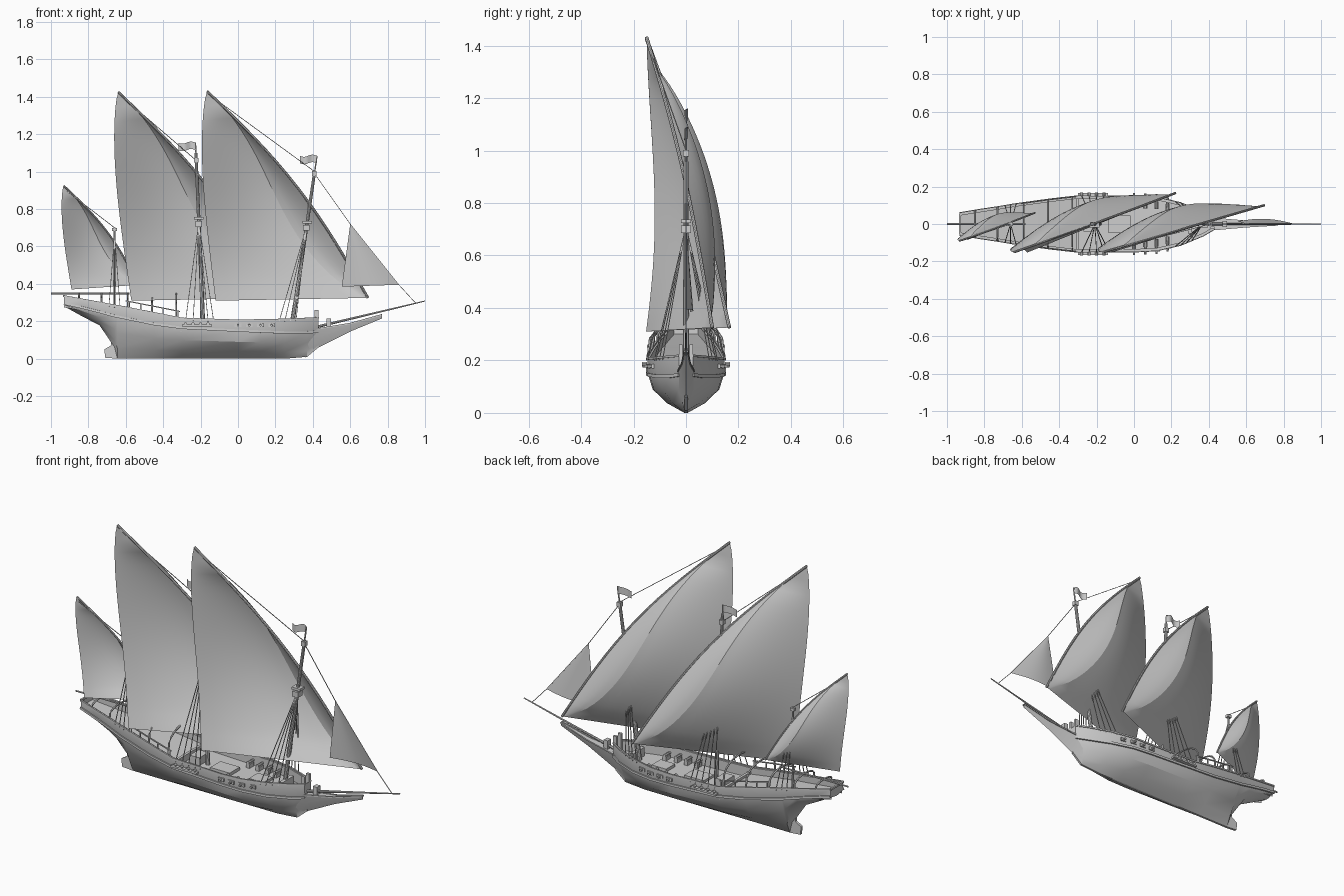
import bpy, bmesh, math
from mathutils import Vector

if "Cube" in bpy.data.objects:
    bpy.data.objects.remove(bpy.data.objects["Cube"])

GREY = (0.62, 0.62, 0.62, 1)
mat = bpy.data.materials.new("plain grey")
mat.use_nodes = True
mat.diffuse_color = GREY
mat.node_tree.nodes["Principled BSDF"].inputs["Base Color"].default_value = GREY


def finish(name, bm, angle=30):
    bmesh.ops.remove_doubles(bm, verts=bm.verts, dist=1e-5)
    bmesh.ops.recalc_face_normals(bm, faces=bm.faces)
    me = bpy.data.meshes.new(name)
    bm.to_mesh(me)
    bm.free()
    me.materials.append(mat)
    ob = bpy.data.objects.new(name, me)
    bpy.context.collection.objects.link(ob)
    bpy.ops.object.select_all(action="DESELECT")
    ob.select_set(True)
    bpy.context.view_layer.objects.active = ob
    bpy.ops.object.shade_smooth_by_angle(angle=math.radians(angle))


def add_grid(bm, rows):
    vs = [[bm.verts.new(p) for p in row] for row in rows]
    for a, b in zip(vs, vs[1:]):
        for i in range(len(a) - 1):
            bm.faces.new((a[i], a[i + 1], b[i + 1], b[i]))
    return vs


def add_tube(bm, path, r0, r1, n):
    pts = [Vector(p) for p in path]
    rings = []
    for i, p in enumerate(pts):
        d = (pts[min(i + 1, len(pts) - 1)] - pts[max(i - 1, 0)]).normalized()
        side = d.cross(Vector((0, 0, 1)) if abs(d.z) < 0.9 else Vector((0, 1, 0))).normalized()
        up = side.cross(d)
        r = r0 + (r1 - r0) * i / (len(pts) - 1)
        ring = [p + r * (math.cos(a) * side + math.sin(a) * up)
                for a in (2 * math.pi * (k + 0.5) / n for k in range(n))]
        rings.append(ring + ring[:1])
    vs = add_grid(bm, rings)
    bm.faces.new(vs[0][:-1])
    bm.faces.new(vs[-1][:-1])


def tubes(name, paths, r0, r1=None, n=6):
    bm = bmesh.new()
    for p in paths:
        add_tube(bm, p, r0, r0 if r1 is None else r1, n)
    finish(name, bm)


def boxes(name, items):
    bm = bmesh.new()
    for c, s in items:
        for v in bmesh.ops.create_cube(bm, size=1)["verts"]:
            v.co = Vector(c) + Vector([v.co[k] * s[k] for k in range(3)])
    finish(name, bm)


def plate(name, outline, thick):
    bm = bmesh.new()
    f = bm.faces.new([bm.verts.new((x, -thick / 2, z)) for x, z in outline])
    ext = bmesh.ops.extrude_face_region(bm, geom=[f])["geom"]
    bmesh.ops.translate(bm, vec=(0, thick, 0),
                        verts=[v for v in ext if isinstance(v, bmesh.types.BMVert)])
    finish(name, bm)


# Hull stations: x, keel height, fullness, half width, wale height, rail height
STATIONS = [
    (-.93, .28, 1, .057, .295, .335), (-.84, .23, 1, .072, .275, .318),
    (-.74, .178, 1, .087, .25, .30), (-.66, .06, .65, .1, .228, .285),
    (-.645, 0, .5, .103, .225, .283), (-.45, 0, .8, .13, .185, .245),
    (-.3, 0, .95, .147, .165, .215), (0, 0, 1, .146, .15, .205),
    (.12, 0, 1, .14, .145, .207), (.25, 0, .85, .11, .14, .21),
    (.37, .01, .4, .06, .14, .215), (.43, .06, 0, .025, .145, .218)]


def at(x):
    """Half width, wale height and rail height of the hull at x."""
    for a, b in zip(STATIONS, STATIONS[1:]):
        if x <= b[0]:
            t = (x - a[0]) / (b[0] - a[0])
            return [a[k] + t * (b[k] - a[k]) for k in (3, 4, 5)]
    return list(STATIONS[-1][3:])


# Hull shell with thick bulwarks
bm = bmesh.new()
rows = []
for x, zk, f, w, zw, zt in STATIONS:
    h = zw - zk
    half = [(w - .012, zt - .06), (w - .012, zt), (w, zt), (w, zw), (w * (.3 + .57 * f), zk + .6 * h),
            (w * (.08 + .42 * f), zk + .25 * h), (.006, zk)]
    rows.append([(x, y, z) for y, z in half] + [(x, -y, z) for y, z in reversed(half)])
vs = add_grid(bm, rows)
for end in (vs[0], vs[-1]):
    bm.faces.new(end[2:-2])
finish("hull", bm, 25)

# Raised quarterdeck aft, lower waist deck forward
for name, aft, drop in (("quarterdeck", True, .035), ("waist_deck", False, .055)):
    bm = bmesh.new()
    add_grid(bm, [[(x, s * (w - .005), zt - drop) for s in (-1, 1)]
                  for x, _, _, w, _, zt in STATIONS if (x <= -.3 if aft else x >= -.3)])
    finish(name, bm)

for name, k, r in (("wale", 4, .009), ("gunwale", 5, .006)):
    tubes(name, [[(s[0], side * s[3], s[k]) for s in STATIONS] for side in (-1, 1)], r, n=4)

# Stern: transom rail, rudder, outrigger boom
tubes("transom_rail", [[(-.93, -.055, .335), (-.93, .055, .335)]], .007, n=4)
plate("rudder", [(-.645, 0), (-.71, .005), (-.715, .05), (-.68, .07), (-.675, .2), (-.645, .2)], .014)
tubes("stern_boom", [[(-1, 0, .348), (-.58, 0, .348)]], .005)

# Awning hoops and rails over the quarterdeck
hoops = []
for x in (-.85, -.73, -.59, -.46, -.33):
    w, _, zt = at(x)
    hoops.append([(x, w * math.cos(a), zt + (.35 - zt) * math.sin(a) ** .6)
                  for a in (math.pi * i / 10 for i in range(11))])
tubes("awning_hoops", hoops, .005)
rails = [[(x, s * at(x)[0], at(x)[2] + .035) for x in (-.6, -.45, -.31)] for s in (-1, 1)]
posts = [[(x, s * at(x)[0], at(x)[2]), (x, s * at(x)[0], at(x)[2] + .037)]
         for x in (-.58, -.52, -.4, -.32) for s in (-1, 1)]
tubes("quarter_rails", rails + posts, .004, n=4)

# Bow: tapered beak, side rails, bitts, bowsprit
bm = bmesh.new()
beak = [(.36, .005, .13, .045), (.43, .06, .16, .03), (.6, .145, .188, .015), (.77, .215, .235, .005)]
add_grid(bm, [[(x, w, z1), (x, w * .6, (z0 + z1) / 2), (x, 0, z0),
               (x, -w * .6, (z0 + z1) / 2), (x, -w, z1), (x, w, z1)] for x, z0, z1, w in beak])
finish("beak", bm)
tubes("beak_rails", [[(x, s * w, z1) for x, _, z1, w in beak[1:]] for s in (-1, 1)], .005, n=4)
boxes("bitts", [((.42, s * .02, .215), (.02, .014, .09)) for s in (-1, 1)]
      + [((.485, 0, .19), (.025, .03, .05))])
tubes("bowsprit", [[(.4, 0, .165), (.999, 0, .308)]], .008, .003, 8)

# Deck fittings
boxes("hatches", [((-.08, 0, .158), (.12, .09, .02)), ((.14, 0, .158), (.09, .08, .02)),
                  ((-.3, 0, .17), (.014, .28, .05)), ((-.24, 0, .175), (.06, .08, .05)),
                  ((.3, 0, .18), (.02, .1, .05))])
GUNS = (0, .06, .12, .18)
tubes("guns", [[(x, s * (at(x)[0] - .06), .18), (x, s * (at(x)[0] + .02), .178)]
               for x in GUNS for s in (-1, 1)], .009, .006, 8)
boxes("gun_carriages", [((x, s * (at(x)[0] - .04), .163), (.022, .04, .022))
                        for x in GUNS for s in (-1, 1)])
boxes("gun_ports", [((x, s * at(x)[0], .178), (.036, .012, .018)) for x in GUNS for s in (-1, 1)])
boxes("channels", [((-.22, s * .153, .178), (.16, .026, .01)) for s in (-1, 1)])
tubes("deadeyes", [[(x, s * .148, .185), (x, s * .168, .185)]
                   for x in (-.28, -.24, -.2, -.16) for s in (-1, 1)], .009, n=8)

# Masts, tops and flags
MASTS = {"main": ((-.185, 0, .15), (-.225, 0, 1.1)),
         "fore": ((.285, 0, .15), (.41, 0, 1.0)),
         "mizzen": ((-.66, 0, .22), (-.66, 0, .7))}


def on_mast(key, z):
    a, b = (Vector(p) for p in MASTS[key])
    return a.lerp(b, (z - a.z) / (b.z - a.z))


for key, ends in MASTS.items():
    r = .007 if key == "mizzen" else .012
    tubes(key + "_mast", [ends], r, r * .7, 10)
boxes("mast_tops", [(on_mast("main", .75), (.05, .04, .014)), (on_mast("main", .72), (.035, .04, .03)),
                    (on_mast("main", 1.06), (.024, .024, .025)), (on_mast("fore", .73), (.05, .04, .014)),
                    (on_mast("fore", .7), (.035, .04, .03)), (on_mast("fore", .99), (.024, .024, .025)),
                    (on_mast("mizzen", .69), (.025, .02, .016))])
for key, z in (("main", 1.155), ("fore", 1.085)):
    p = on_mast(key, z)
    tubes(key + "_flagpole", [[on_mast(key, z - .1), p]], .004)
    bm = bmesh.new()
    add_grid(bm, [[(p.x - .09 * t, .008 * math.sin(t * 7), p.z - .04 * k + .006 * math.sin(t * 6))
                   for k in (0, .5, 1)] for t in (i / 8 for i in range(9))])
    finish(key + "_flag", bm)

# Shrouds
shrouds = []
for key, z, xs in (("main", .73, (-.28, -.24, -.2, -.16, -.13)),
                   ("fore", .71, (.22, .25, .28, .31)), ("mizzen", .66, (-.69, -.66, -.63))):
    for x in xs:
        for s in (-1, 1):
            w, _, zt = at(x)
            shrouds.append([on_mast(key, z), (x, s * (w + .004), zt - .01)])
tubes("shrouds", shrouds, .0025, n=4)


# Lateen sails hang from bowed yards; a creased pocket of wind bulges behind each yard
def lateen(name, peak, tack, clew, k):
    peak, tack, clew = Vector(peak), Vector(tack), Vector(clew)
    d = tack - peak
    out = Vector((-d.z, 0, d.x)).normalized()

    def luff(s):
        return peak.lerp(tack, s) + k * math.sin(math.pi * s) * (.065 * out + Vector((0, .015, 0)))

    def leech(s):
        return peak.lerp(clew, s) + k * Vector((-.042 * math.sin(math.pi * s ** .7),
                                                .032 * math.sin(math.pi * s ** 1.4), 0))

    rows = []
    for i in range(29):
        s = i / 28
        swell = math.sin(math.pi * min(max((s - .12) / .86, 0), 1) ** 1.25) ** .6
        ridge = .03 + .25 * swell
        row = []
        for j in range(16):
            q, u = min(j / 5, 1), max(j - 5, 0) / 10
            t = ridge * q + (1 - ridge) * u
            belly = math.sin(1.1 * q) / math.sin(1.1) * math.cos(u * math.pi / 2)
            row.append(luff(s).lerp(leech(s), t) + Vector((0, .117 * k * swell * belly, 0)))
        rows.append(row)
    bm = bmesh.new()
    add_grid(bm, rows)
    finish(name + "_sail", bm, 25)
    tubes(name + "_yard", [[luff(i / 16) for i in range(17)]], .004 * k + .003, n=8)


lateen("fore", (-.165, -.15, 1.43), (.695, .1, .325), (-.12, -.152, .31), 1)
lateen("main", (-.64, -.15, 1.425), (.22, .165, .325), (-.57, -.152, .31), 1)
lateen("mizzen", (-.932, -.09, .925), (-.53, .06, .395), (-.89, -.085, .37), .55)

# Jib
a, b, c = Vector((.6, 0, .72)), Vector((.86, 0, .395)), Vector((.555, .015, .385))
bm = bmesh.new()
add_grid(bm, [[a.lerp(b, s).lerp(a.lerp(c, s), t)
               + Vector((0, .02 * s * math.sin(math.pi * t), 0))
               for t in (j / 8 for j in range(9))] for s in (i / 10 for i in range(11))])
finish("jib", bm)

# Stays
tubes("stays", [[(-.165, -.15, 1.42), on_mast("fore", 1.0)],
                [(-.63, -.15, 1.41), on_mast("main", 1.06)],
                [(-.92, -.09, .9), on_mast("mizzen", .7)],
                [on_mast("fore", .99), a, b, (.95, 0, .297)]], .0022, n=4)
